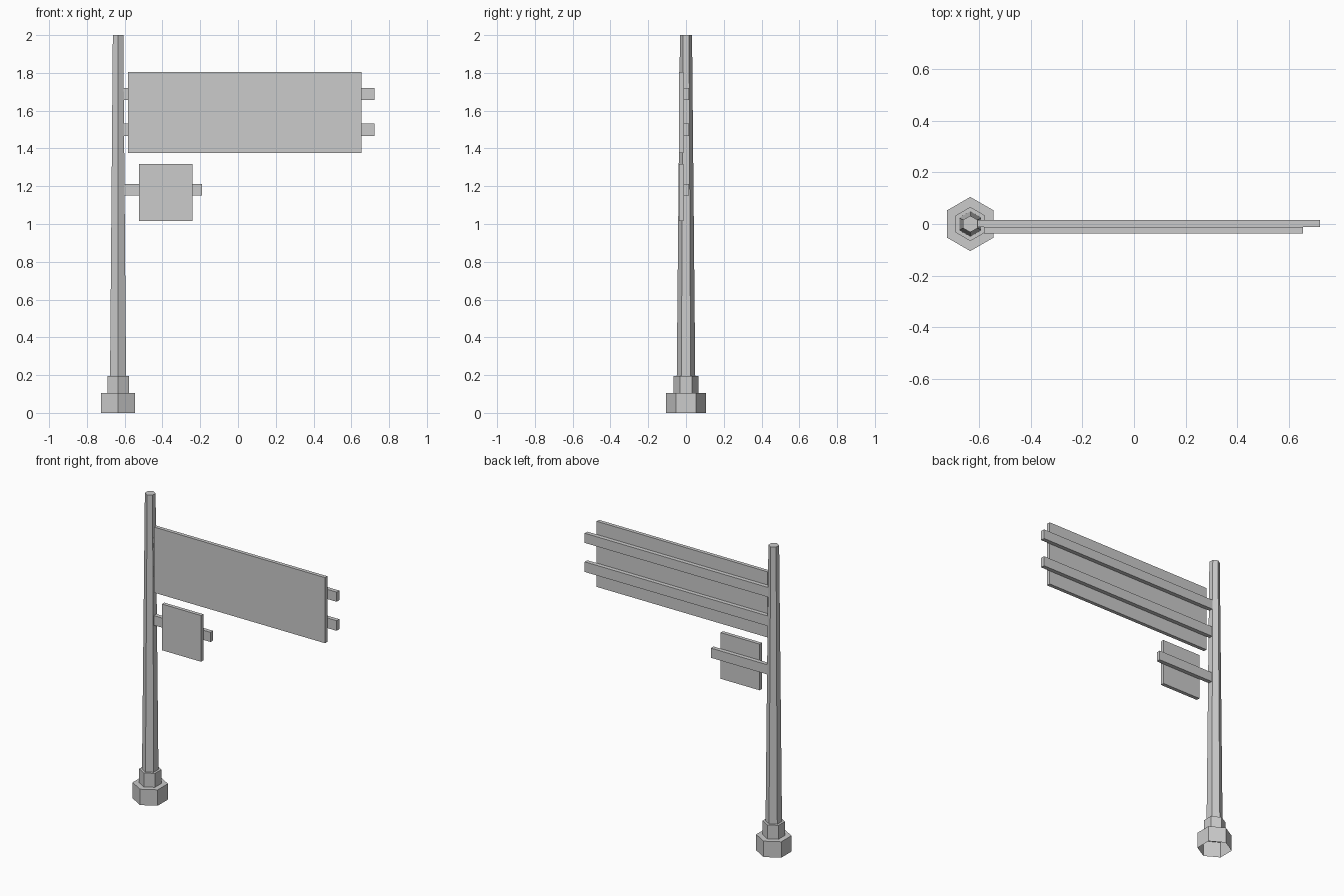
import bpy, bmesh, math

if "Cube" in bpy.data.objects:
    bpy.data.objects.remove(bpy.data.objects["Cube"])

POST_X = -0.635


def finish(name, bm):
    bmesh.ops.recalc_face_normals(bm, faces=bm.faces)
    mesh = bpy.data.meshes.new(name)
    bm.to_mesh(mesh)
    bm.free()
    obj = bpy.data.objects.new(name, mesh)
    bpy.context.collection.objects.link(obj)
    return obj


def hex_lathe(name, profile):
    """Six-sided stack of (radius, z) rings, open below and capped on top."""
    bm = bmesh.new()
    angles = [math.radians(30 + 60 * i) for i in range(6)]
    rings = [[bm.verts.new((POST_X + r * math.cos(a), r * math.sin(a), z))
              for a in angles] for r, z in profile]
    for low, high in zip(rings, rings[1:]):
        for i in range(6):
            j = (i + 1) % 6
            bm.faces.new((low[i], low[j], high[j], high[i]))
    bm.faces.new(rings[-1])
    return finish(name, bm)


def box(name, xs, ys, zs):
    bm = bmesh.new()
    bmesh.ops.create_cube(bm, size=1)
    for v in bm.verts:
        v.co = [(lo + hi) / 2 + c * (hi - lo)
                for c, (lo, hi) in zip(v.co, (xs, ys, zs))]
    return finish(name, bm)


# Tapered hexagonal post with stepped, hollow foot
hex_lathe("post", [(0.105, 0), (0.105, 0.104), (0.066, 0.104), (0.066, 0.195),
                   (0.049, 0.195), (0.032, 2.0)])

# Horizontal arms: right end, bottom, top
ARM_Y = (-0.012, 0.015)
for name, x_end, z0, z1 in (("upper_arm", 0.722, 1.657, 1.72),
                            ("middle_arm", 0.722, 1.467, 1.533),
                            ("lower_arm", -0.19, 1.15, 1.213)):
    box(name, (-0.62, x_end), ARM_Y, (z0, z1))

# Sign panels on the front of the arms
PANEL_Y = (-0.036, -0.012)
box("large_sign_panel", (-0.582, 0.655), PANEL_Y, (1.377, 1.806))
box("small_sign_panel", (-0.525, -0.242), PANEL_Y, (1.016, 1.318))
